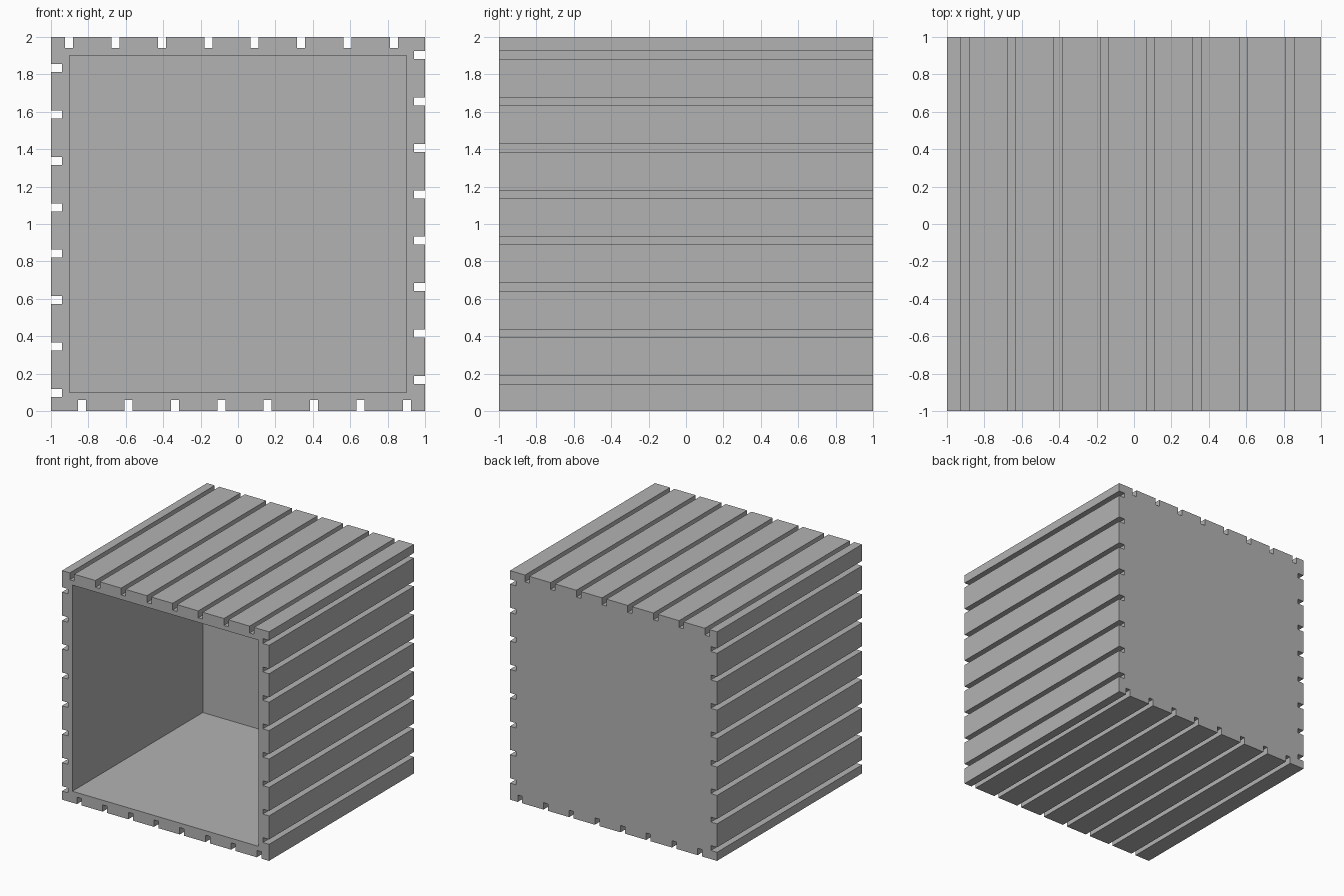
import bpy
import bmesh
from mathutils import Vector

if "Cube" in bpy.data.objects:
    bpy.data.objects.remove(bpy.data.objects["Cube"], do_unlink=True)

WALL, BACK = 0.1, 0.2
SLOT_HALF, SLOT_DEPTH = 0.0215, 0.06
FIRST, PITCH, COUNT = -0.9035, 0.2482, 8

# Plain grey material
grey = bpy.data.materials.new("plain grey")
grey.use_nodes = True
colour = (0.45, 0.45, 0.45, 1)
grey.diffuse_color = colour
grey.node_tree.nodes["Principled BSDF"].inputs["Base Color"].default_value = colour

# Grooved outline: one side, then turned about the centre for the other three
side = [(-1, 1)]
for i in range(COUNT):
    c = FIRST + i * PITCH
    a, b, floor = c - SLOT_HALF, c + SLOT_HALF, 1 - SLOT_DEPTH
    side += [(a, 1), (a, floor), (b, floor), (b, 1)]
outline = []
for turn in range(4):
    outline += side
    side = [(v, -u) for u, v in side]

# Solid block swept from front to back
bm = bmesh.new()
front = bm.faces.new([bm.verts.new((u, -1, v + 1)) for u, v in outline])
swept = bmesh.ops.extrude_face_region(bm, geom=[front], use_keep_orig=True)
new_verts = [g for g in swept["geom"] if isinstance(g, bmesh.types.BMVert)]
bmesh.ops.translate(bm, verts=new_verts, vec=Vector((0, 2, 0)))
bmesh.ops.recalc_face_normals(bm, faces=bm.faces[:])
mesh = bpy.data.meshes.new("grooved_box")
bm.to_mesh(mesh)
bm.free()
mesh.materials.append(grey)
box = bpy.data.objects.new("grooved_box", mesh)
bpy.context.collection.objects.link(box)

# Cavity open at the front
y0, y1 = -1.2, 1 - BACK
bpy.ops.mesh.primitive_cube_add(size=1, location=(0, (y0 + y1) / 2, 1))
cutter = bpy.context.object
cutter.name = "cavity_cutter"
cutter.scale = (2 - 2 * WALL, y1 - y0, 2 - 2 * WALL)
cutter.hide_render = True
cutter.data.materials.append(grey)
cut = box.modifiers.new("cavity", "BOOLEAN")
cut.operation = "DIFFERENCE"
cut.solver = "EXACT"
cut.object = cutter
bpy.ops.object.select_all(action="DESELECT")
bpy.context.view_layer.objects.active = box
box.select_set(True)
bpy.ops.object.modifier_apply(modifier=cut.name)
bpy.data.objects.remove(cutter, do_unlink=True)
